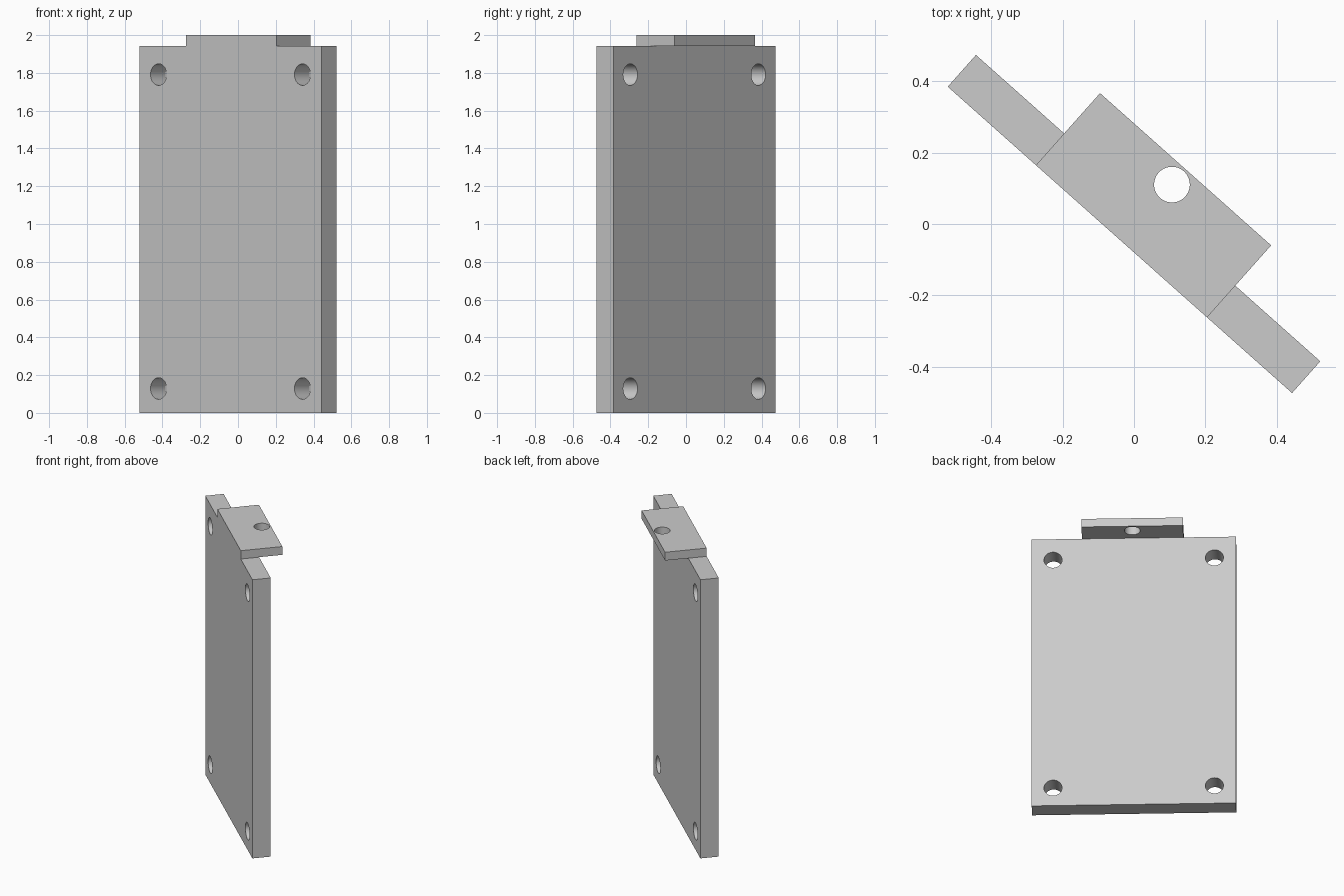
import bpy
import bmesh
import math
from mathutils import Matrix

cube = bpy.data.objects.get("Cube")
if cube:
    bpy.data.objects.remove(cube, do_unlink=True)

# Whole bracket is turned about the vertical axis
TURN = Matrix.Rotation(math.radians(-41.66), 4, 'Z')
LENGTH, THICK, HEIGHT = 1.29, 0.119, 1.942
TAB_LENGTH, TAB_DEPTH, TAB_OFFSET = 0.641, 0.27, 0.006

grey = bpy.data.materials.new("plain grey")
grey.use_nodes = True
colour = (0.6, 0.6, 0.6, 1)
grey.diffuse_color = colour
grey.node_tree.nodes["Principled BSDF"].inputs["Base Color"].default_value = colour


def make_object(name, bm, matrix):
    bm.transform(TURN @ matrix)
    mesh = bpy.data.meshes.new(name)
    bm.to_mesh(mesh)
    bm.free()
    mesh.materials.append(grey)
    obj = bpy.data.objects.new(name, mesh)
    bpy.context.collection.objects.link(obj)
    return obj


def box(name, size, centre):
    bm = bmesh.new()
    bmesh.ops.create_cube(bm, size=1)
    return make_object(name, bm, Matrix.Translation(centre) @ Matrix.Diagonal((*size, 1)))


def drill(target, centre, radius, axis):
    """Cut a round through hole, then discard the cutter."""
    bm = bmesh.new()
    bmesh.ops.create_cone(bm, cap_ends=True, segments=48, radius1=radius,
                          radius2=radius, depth=0.4)
    matrix = Matrix.Translation(centre)
    if axis == 'Y':
        matrix = matrix @ Matrix.Rotation(math.pi / 2, 4, 'X')
    cutter = make_object("hole_cutter", bm, matrix)
    cutter.hide_render = True
    mod = target.modifiers.new("hole", 'BOOLEAN')
    mod.operation, mod.solver, mod.object = 'DIFFERENCE', 'EXACT', cutter
    bpy.context.view_layer.objects.active = target
    bpy.ops.object.modifier_apply(modifier=mod.name)
    bpy.data.objects.remove(cutter, do_unlink=True)


# Upright plate with a hole near each corner
plate = box("mounting_plate", (LENGTH, THICK, HEIGHT), (0, 0, HEIGHT / 2))
for side in (-1, 1):
    for end in (-1, 1):
        drill(plate, (side * 0.51, 0, HEIGHT / 2 + end * 0.831 - 0.011), 0.057, 'Y')

# Tab lying on the top edge, flush with the front and overhanging the back
tab_y = (TAB_DEPTH - THICK) / 2
tab = box("top_tab", (TAB_LENGTH, TAB_DEPTH, 2 - HEIGHT),
          (TAB_OFFSET, tab_y, (2 + HEIGHT) / 2))
drill(tab, (TAB_OFFSET, 0.153, 2), 0.05, 'Z')

# Smooth hole walls, crisp edges
bpy.ops.object.select_all(action='DESELECT')
for obj in (plate, tab):
    obj.select_set(True)
bpy.context.view_layer.objects.active = plate
bpy.ops.object.shade_smooth_by_angle(angle=math.radians(30))
